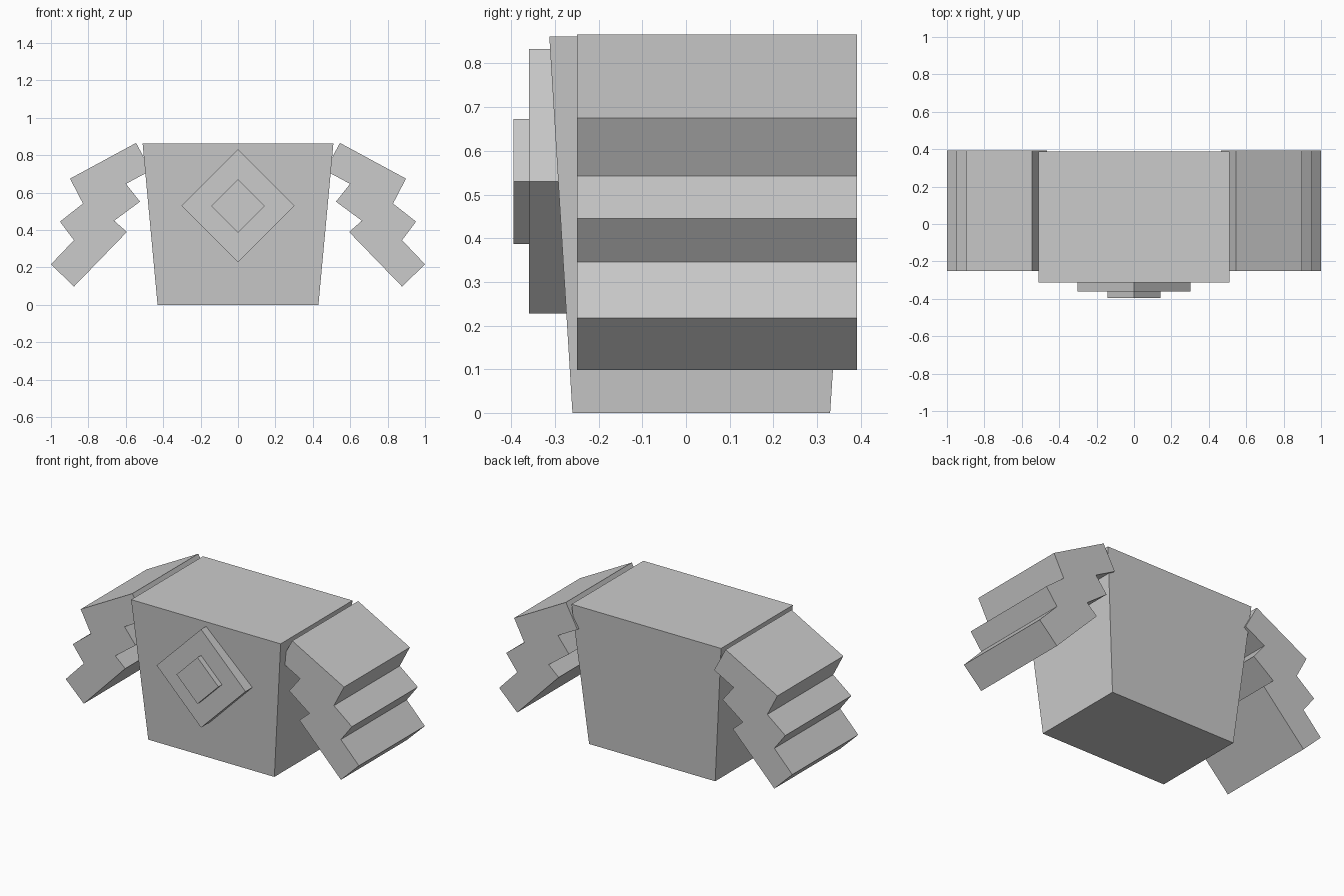
import bpy
import bmesh
from mathutils import Vector

cube = bpy.data.objects.get("Cube")
if cube:
    bpy.data.objects.remove(cube, do_unlink=True)

# Single plain grey
grey = bpy.data.materials.new("light grey")
grey.use_nodes = True
colour = (0.6, 0.6, 0.6, 1)
grey.diffuse_color = colour
grey.node_tree.nodes["Principled BSDF"].inputs["Base Color"].default_value = colour


def loft(name, start, end):
    """Closed solid between two matching outlines."""
    bm = bmesh.new()
    a = [bm.verts.new(p) for p in start]
    b = [bm.verts.new(p) for p in end]
    bm.faces.new(a)
    bm.faces.new(b)
    n = len(a)
    for i in range(n):
        j = (i + 1) % n
        bm.faces.new((a[i], a[j], b[j], b[i]))
    bmesh.ops.recalc_face_normals(bm, faces=bm.faces)
    mesh = bpy.data.meshes.new(name)
    bm.to_mesh(mesh)
    bm.free()
    mesh.materials.append(grey)
    obj = bpy.data.objects.new(name, mesh)
    bpy.context.collection.objects.link(obj)
    return obj


def extrude_y(name, outline, y0, y1):
    return loft(name, [Vector((x, y0, z)) for x, z in outline],
                [Vector((x, y1, z)) for x, z in outline])


def rectangle(half_x, front, back, z):
    return [(-half_x, front, z), (half_x, front, z), (half_x, back, z), (-half_x, back, z)]


def diamond(half, z=0.53):
    return [(0, z - half), (half, z), (0, z + half), (-half, z)]


# Body, widening towards the top
loft("body", rectangle(0.43, -0.26, 0.33, 0), rectangle(0.51, -0.313, 0.387, 0.862))

# Stepped diamond on the front
extrude_y("large_diamond", diamond(0.303), -0.36, -0.25)
extrude_y("small_diamond", diamond(0.143), -0.395, -0.34)

# Side plates: three overlapping slabs fanning downwards
plates = [(0.545, 0.866), (0.898, 0.675), (0.829, 0.542), (0.952, 0.445),
          (0.877, 0.346), (1.0, 0.217), (0.877, 0.098), (0.594, 0.39),
          (0.662, 0.45), (0.524, 0.552), (0.599, 0.647), (0.466, 0.719)]
for side, sign in (("left", 1), ("right", -1)):
    extrude_y(side + "_side_plates", [(sign * x, z) for x, z in plates], -0.25, 0.392)
